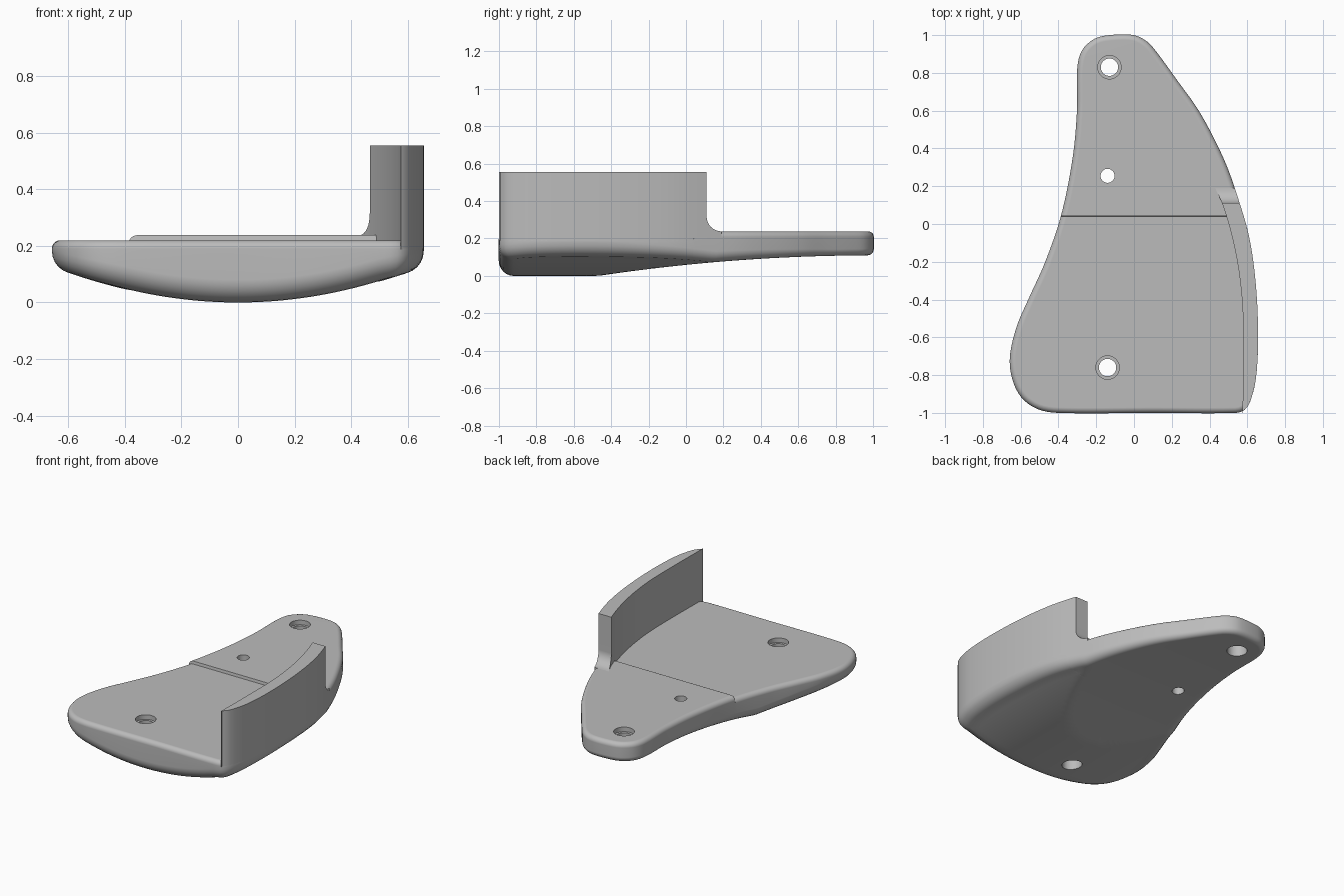
import bpy, bmesh, math
from mathutils import Vector

cube = bpy.data.objects.get("Cube")
if cube:
    bpy.data.objects.remove(cube, do_unlink=True)

grey = bpy.data.materials.new("plain_grey")
grey.use_nodes = True
COLOUR = (0.5, 0.5, 0.5, 1)
grey.diffuse_color = COLOUR
grey.node_tree.nodes["Principled BSDF"].inputs["Base Color"].default_value = COLOUR

TOP, STEP, RT = 0.238, 0.018, 0.03


def make(name, bm):
    bmesh.ops.recalc_face_normals(bm, faces=bm.faces)
    me = bpy.data.meshes.new(name)
    bm.to_mesh(me)
    bm.free()
    ob = bpy.data.objects.new(name, me)
    bpy.context.collection.objects.link(ob)
    me.materials.append(grey)
    return ob


def activate(ob):
    bpy.ops.object.select_all(action='DESELECT')
    ob.select_set(True)
    bpy.context.view_layer.objects.active = ob


def finish(ob):
    activate(ob)
    bpy.ops.object.shade_smooth_by_angle(angle=math.radians(32))
    mod = ob.modifiers.new("even_normals", 'WEIGHTED_NORMAL')
    mod.keep_sharp = True


def spline(pts, closed, step=0.025):
    """Smooth curve through the points, spaced by chord length."""
    p = [Vector(q) for q in pts]
    n = len(p)

    def tangent(i):
        a, b = (p[i - 1], p[(i + 1) % n]) if closed else (p[max(i - 1, 0)], p[min(i + 1, n - 1)])
        la, lb = (p[i] - a).length, (b - p[i]).length
        return (b - a) / (la + lb)

    out = []
    for i in range(n if closed else n - 1):
        j = (i + 1) % n
        a, b = p[i], p[j]
        ln = (b - a).length
        ma, mb = tangent(i) * ln, tangent(j) * ln
        k = max(2, round(ln / step))
        for s in range(k):
            t = s / k
            out.append(a * (2*t**3 - 3*t*t + 1) + ma * (t**3 - 2*t*t + t)
                       + b * (3*t*t - 2*t**3) + mb * (t**3 - t*t))
    if not closed:
        out.append(p[-1])
    return out


def x_at(curve, y):
    """Where a rising curve crosses a given y."""
    for a, b in zip(curve, curve[1:]):
        if a.y <= y <= b.y and b.y > a.y:
            return a.x + (b.x - a.x) * (y - a.y) / (b.y - a.y)
    return curve[0].x if y < curve[0].y else curve[-1].x


def bottom(x, y):
    """Crosswise arch, met by a ramp that rises to the rear."""
    s = min(max((y + 0.47) / 1.47, 0), 1)
    return max(0.305 * x * x, 0.11 * (1 - (1 - s) ** 2))


# Plan outline, anticlockwise from the front edge
right_edge = [(0.54, -1), (0.585, -0.985), (0.615, -0.94), (0.645, -0.82), (0.657, -0.6),
              (0.645, -0.32), (0.61, -0.07), (0.55, 0.14), (0.49, 0.31), (0.41, 0.48),
              (0.33, 0.62), (0.24, 0.745), (0.12, 0.91), (0.07, 0.965), (0, 1)]
left_edge = [(-0.13, 1), (-0.21, 0.98), (-0.275, 0.92), (-0.3, 0.83), (-0.302, 0.6),
             (-0.325, 0.35), (-0.385, 0.05), (-0.47, -0.2), (-0.56, -0.4), (-0.62, -0.54),
             (-0.657, -0.7), (-0.645, -0.82), (-0.595, -0.92), (-0.51, -0.98), (-0.4, -1)]
outline = spline(right_edge + left_edge + [(0.1, -1)], True)
N = len(outline)

# Inward directions, softened so tight corners do not fold
inward = []
for i in range(N):
    d = outline[(i + 1) % N] - outline[i - 1]
    inward.append(Vector((-d.y, d.x)).normalized())
for _ in range(4):
    inward = [(inward[i - 1] + 2 * inward[i] + inward[(i + 1) % N]).normalized() for i in range(N)]

# Body: rounded rim, flat top and curved underside
bm = bmesh.new()
columns = []
centre = Vector((-0.02, -0.3))
ARC, RINGS = 6, 16
for p, d in zip(outline, inward):
    blend = min(max((p.y + 0.4) / 1.2, 0), 1)
    rb = 0.08 - 0.045 * blend
    q = p + d * rb
    low = bottom(q.x, q.y)
    rb_z = min(rb, TOP - RT - 0.02 - low)
    col = []
    for k in range(ARC + 1):
        a = math.pi / 2 * k / ARC
        e = p + d * RT * (1 - math.sin(a))
        col.append((e.x, e.y, TOP - RT + RT * math.cos(a)))
    for k in range(ARC + 1):
        a = math.pi / 2 * k / ARC
        e = p + d * rb * (1 - math.cos(a))
        col.append((e.x, e.y, low + rb_z * (1 - math.sin(a))))
    for k in range(1, RINGS):
        e = q.lerp(centre, k / RINGS)
        col.append((e.x, e.y, bottom(e.x, e.y)))
    columns.append([bm.verts.new(c) for c in col])
hub = bm.verts.new((centre.x, centre.y, bottom(*centre)))
for a, b in zip(columns, columns[1:] + columns[:1]):
    for k in range(len(a) - 1):
        bm.faces.new((a[k], a[k + 1], b[k + 1], b[k]))
    bm.faces.new((a[-1], hub, b[-1]))
bm.faces.new([c[0] for c in columns])

# Lower the front deck to leave a small step across the top
for y in (0.04, 0.043):
    bmesh.ops.bisect_plane(bm, geom=bm.verts[:] + bm.edges[:] + bm.faces[:],
                           plane_co=(0, y, 0), plane_no=(0, 1, 0))
for v in bm.verts:
    if v.co.y < 0.041 and v.co.z > TOP - RT - 0.005:
        v.co.z -= STEP
body = make("base_plate", bm)


# Screw holes: a narrow waist between wider bores above and below
def drill(x, y, profile):
    bm = bmesh.new()
    rings = [[bm.verts.new((x + r * math.cos(i * math.tau / 40), y + r * math.sin(i * math.tau / 40), z))
              for i in range(40)] for r, z in profile]
    for a, b in zip(rings, rings[1:]):
        for i in range(40):
            j = (i + 1) % 40
            bm.faces.new((a[i], a[j], b[j], b[i]))
    bm.faces.new(rings[0])
    bm.faces.new(rings[-1])
    cutter = make("hole_cutter", bm)
    cutter.hide_render = True
    mod = body.modifiers.new("hole", 'BOOLEAN')
    mod.operation, mod.solver, mod.object = 'DIFFERENCE', 'EXACT', cutter
    activate(body)
    bpy.ops.object.modifier_apply(modifier=mod.name)
    bpy.data.objects.remove(cutter, do_unlink=True)


def stepped(top):
    wide, narrow = 0.062, 0.046
    return [(wide, -0.1), (wide, top - 0.06), (narrow, top - 0.06),
            (narrow, top - 0.03), (wide, top - 0.03), (wide, 0.4)]


drill(-0.13, 0.83, stepped(TOP))
drill(-0.14, -0.76, stepped(TOP - STEP))
drill(-0.14, 0.255, [(0.037, -0.1), (0.037, 0.4)])
finish(body)

# Side wall: follows the outer edge and ends in a filleted drop
WALL_TOP, END, R = 0.555, 0.11, 0.08
outer = spline(right_edge, False)
inner = spline([(0.575, -1), (0.578, -0.7), (0.575, -0.45), (0.555, -0.25),
                (0.52, -0.07), (0.47, 0.1), (0.43, 0.19)], False)
slices = [(-1 + 0.1 * (i / 10) ** 2, WALL_TOP) for i in range(11)]
slices += [(-0.9 + (END + 0.9) * i / 36, WALL_TOP) for i in range(1, 37)]
for i in range(9):
    a = math.pi / 2 * i / 8
    slices.append((END + R * (1 - math.cos(a)), TOP + R * (1 - math.sin(a))))
bm = bmesh.new()
loops = []
for y, z in slices:
    xi = x_at(inner, y)
    xo = max(x_at(outer, y), xi + 0.002)
    loops.append([bm.verts.new(c) for c in ((xi, y, 0.188), (xo, y, 0.188), (xo, y, z), (xi, y, z))])
for a, b in zip(loops, loops[1:]):
    for k in range(4):
        m = (k + 1) % 4
        bm.faces.new((a[k], a[m], b[m], b[k]))
bm.faces.new(loops[0])
bm.faces.new(loops[-1])
finish(make("side_wall", bm))
